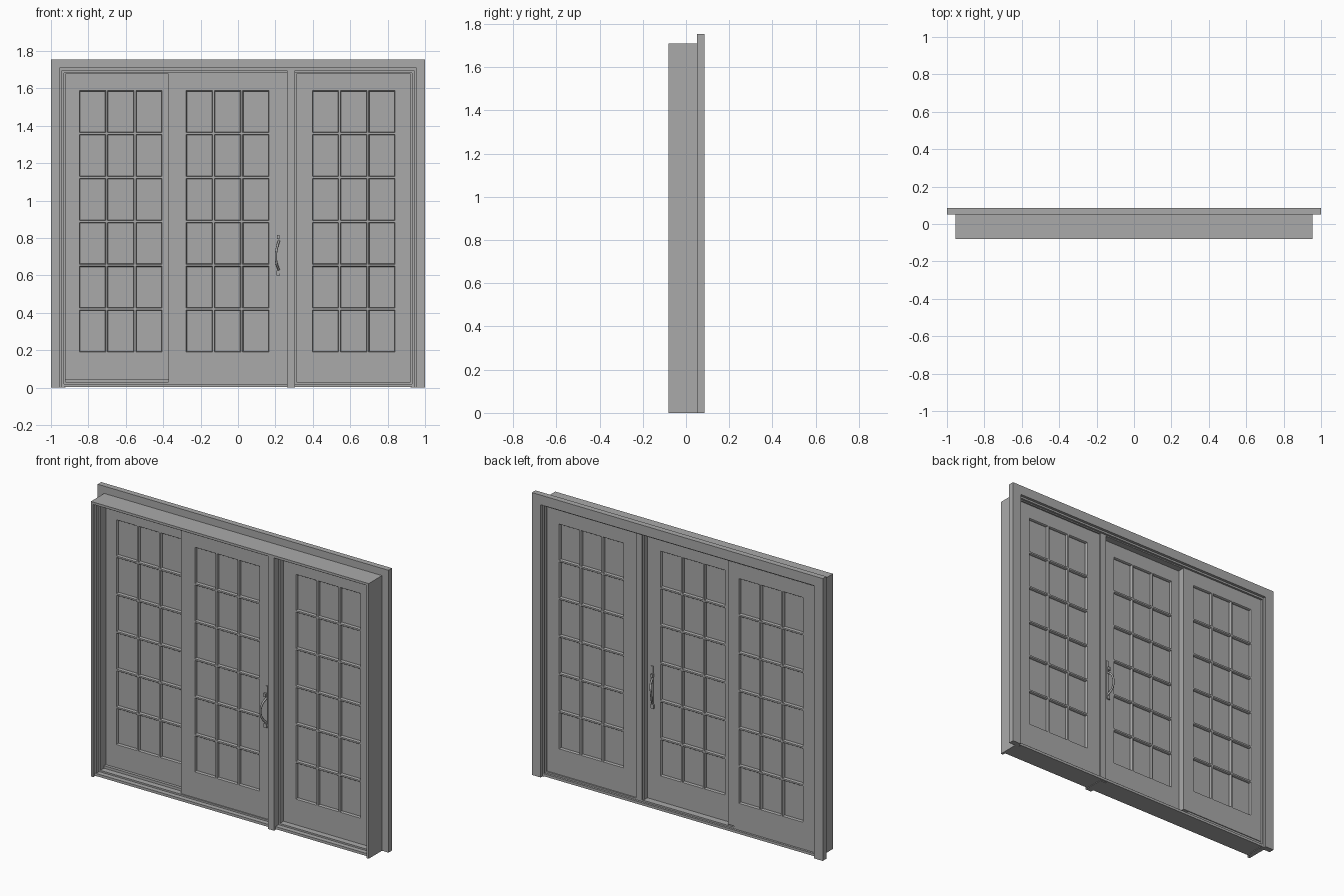
import bpy, bmesh, math
from mathutils import Vector

if "Cube" in bpy.data.objects:
    bpy.data.objects.remove(bpy.data.objects["Cube"])

grey = bpy.data.materials.new("door grey")
grey.diffuse_color = (0.4, 0.4, 0.4, 1)
grey.use_nodes = True
grey.node_tree.nodes["Principled BSDF"].inputs["Base Color"].default_value = grey.diffuse_color


def finish(name, bm):
    bmesh.ops.recalc_face_normals(bm, faces=bm.faces)
    me = bpy.data.meshes.new(name)
    bm.to_mesh(me)
    bm.free()
    me.materials.append(grey)
    ob = bpy.data.objects.new(name, me)
    bpy.context.collection.objects.link(ob)
    return ob


def box(name, x, y, z):
    """Box from (min, max) pairs."""
    bm = bmesh.new()
    bmesh.ops.create_cube(bm, size=1)
    for v in bm.verts:
        v.co = Vector([p[0] if c < 0 else p[1] for c, p in zip(v.co, (x, y, z))])
    return finish(name, bm)


def surround(name, half, top, inner_half, inner_top, y, z0=0.0):
    """Three-sided frame, open at the bottom, extruded along y."""
    pts = [(-half, z0), (-half, top), (half, top), (half, z0),
           (inner_half, z0), (inner_half, inner_top), (-inner_half, inner_top), (-inner_half, z0)]
    bm = bmesh.new()
    f = bm.faces.new([bm.verts.new((px, y[0], pz)) for px, pz in pts])
    ext = bmesh.ops.extrude_face_region(bm, geom=[f])["geom"]
    bmesh.ops.translate(bm, vec=(0, y[1] - y[0], 0),
                        verts=[g for g in ext if isinstance(g, bmesh.types.BMVert)])
    return finish(name, bm)


def stops(start, count, pitch, bar):
    """Edge positions of a row of panes separated by bars."""
    out = []
    for i in range(count):
        out += [start + i * pitch, start + (i + 1) * pitch - bar]
    return out


def door_panel(name, x, y, z, pane_x):
    """Slab with 3 x 6 recessed panes on both sides."""
    xs = [x[0]] + stops(pane_x, 3, 0.151, 0.010) + [x[1]]
    zs = [z[0]] + stops(0.19, 6, 0.2345, 0.010) + [z[1]]
    bm = bmesh.new()
    grid = [[[bm.verts.new((a, d, c)) for c in zs] for a in xs] for d in y]
    nx, nz = len(xs), len(zs)
    panes = []
    for g in grid:
        for i in range(nx - 1):
            for j in range(nz - 1):
                f = bm.faces.new((g[i][j], g[i + 1][j], g[i + 1][j + 1], g[i][j + 1]))
                if i % 2 and j % 2:
                    panes.append(f)
    # slab edges
    f, b = grid
    for i in range(nx - 1):
        for j in (0, nz - 1):
            bm.faces.new((f[i][j], f[i + 1][j], b[i + 1][j], b[i][j]))
    for j in range(nz - 1):
        for i in (0, nx - 1):
            bm.faces.new((f[i][j], f[i][j + 1], b[i][j + 1], b[i][j]))
    bmesh.ops.recalc_face_normals(bm, faces=bm.faces)
    # sloped glazing bead, then a straight drop to the glass
    bmesh.ops.inset_individual(bm, faces=panes, thickness=0.004, depth=-0.004)
    bmesh.ops.inset_individual(bm, faces=panes, thickness=0.0005, depth=-0.012)
    return finish(name, bm)


def grip(name, pts, radius):
    """Smooth rounded bar through the points."""
    cu = bpy.data.curves.new(name, "CURVE")
    cu.dimensions = "3D"
    cu.bevel_depth = radius
    cu.bevel_resolution = 3
    cu.use_fill_caps = True
    cu.resolution_u = 6
    sp = cu.splines.new("BEZIER")
    sp.bezier_points.add(len(pts) - 1)
    for p, co in zip(sp.bezier_points, pts):
        p.co = co
        p.handle_left_type = p.handle_right_type = "AUTO"
    cu.materials.append(grey)
    ob = bpy.data.objects.new(name, cu)
    bpy.context.collection.objects.link(ob)


# casing and stepped jambs
surround("casing", 1.0, 1.755, 0.94, 1.695, (0.05, 0.085))
surround("outer_jamb", 0.955, 1.71, 0.94, 1.695, (-0.08, 0.05))
surround("middle_jamb", 0.94, 1.695, 0.93, 1.683, (-0.06, 0.068))
surround("door_stop", 0.93, 1.683, 0.922, 1.676, (-0.035, 0.055))

# sill and tracks
box("sill", (-0.94, 0.94), (-0.065, 0.068), (0.004, 0.02))
box("sill_nose", (-0.93, 0.93), (-0.035, 0.055), (0.02, 0.03))
box("fixed_panel_track", (-0.93, -0.37), (0.0, 0.055), (0.03, 0.046))

# mullion between sliding door and sidelight
box("mullion", (0.263, 0.304), (-0.08, 0.055), (0.0, 1.695))
box("mullion_stop", (0.255, 0.312), (-0.035, 0.045), (0.02, 1.683))

# three glazed panels
door_panel("left_panel", (-0.925, -0.33), (0.018, 0.06), (0.04, 1.678), -0.848)
door_panel("sliding_panel", (-0.372, 0.258), (-0.028, 0.014), (0.03, 1.678), -0.277)
door_panel("sidelight_panel", (0.308, 0.925), (0.002, 0.046), (0.03, 1.678), 0.397)

# door handles on both faces of the sliding panel
for side, y0, s in (("front", -0.028, -1), ("back", 0.014, 1)):
    def ys(a, b):
        return tuple(sorted((y0 + s * a, y0 + s * b)))
    box(side + "_handle_plate", (0.214, 0.228), ys(-0.002, 0.006), (0.61, 0.86))
    box(side + "_handle_lower_mount", (0.205, 0.225), ys(0.004, 0.012), (0.60, 0.625))
    box(side + "_latch", (0.208, 0.222), ys(0.004, 0.020), (0.795, 0.815))
    grip(side + "_handle_grip",
         [(0.218, y0 + s * 0.004, 0.63), (0.206, y0 + s * 0.030, 0.665),
          (0.203, y0 + s * 0.040, 0.71), (0.210, y0 + s * 0.034, 0.755),
          (0.219, y0 + s * 0.004, 0.785)], 0.006)
